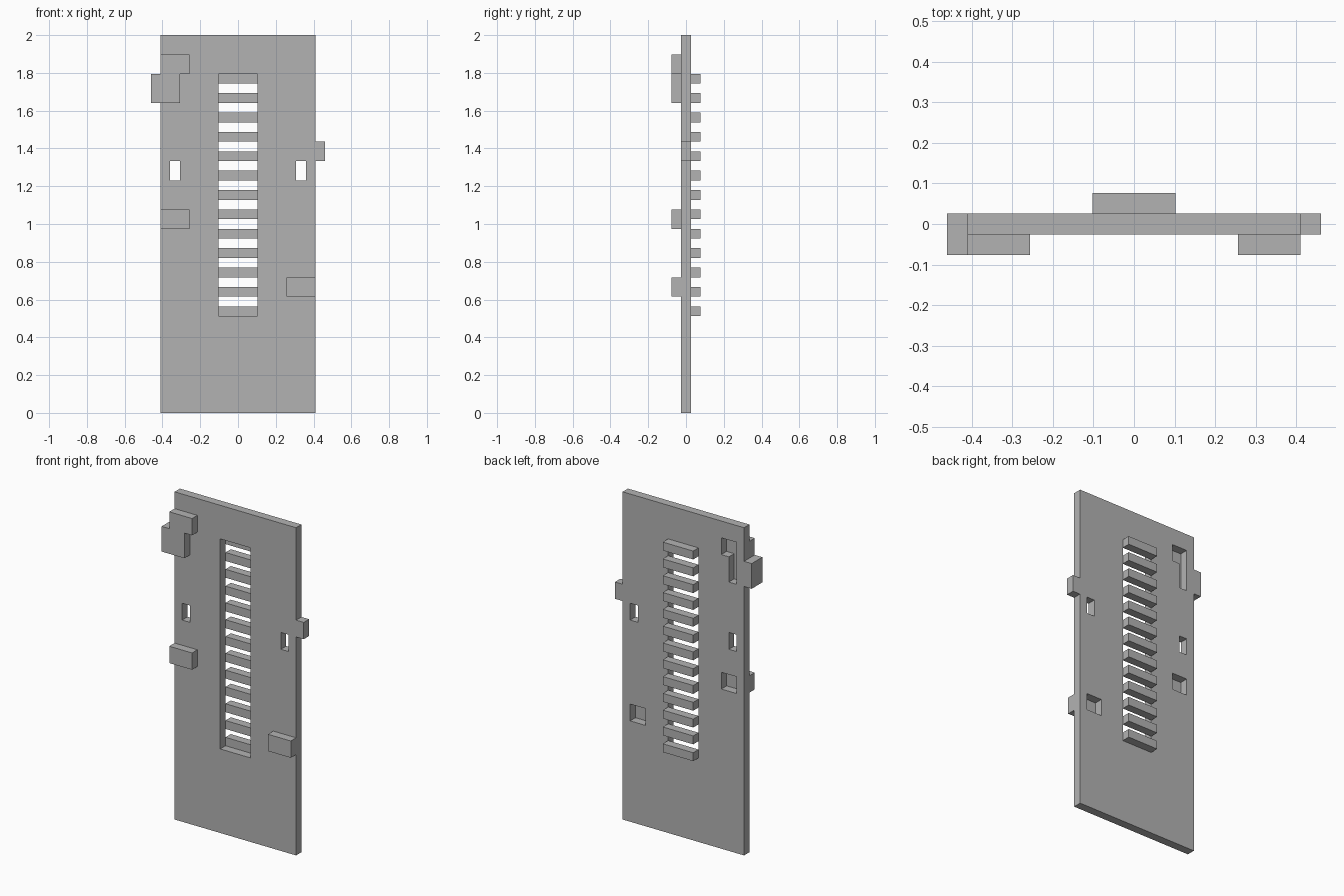
import bpy

U = 2 / 39  # grid unit: the panel is 39 units tall

cube = bpy.data.objects.get("Cube")
if cube:
    bpy.data.objects.remove(cube, do_unlink=True)

grey = bpy.data.materials.new("grey")
grey.use_nodes = True
grey.diffuse_color = (0.45, 0.45, 0.45, 1)
grey.node_tree.nodes["Principled BSDF"].inputs["Base Color"].default_value = (0.45, 0.45, 0.45, 1)


def box(name, x, y, z):
    """Box from (min, max) ranges given in grid units."""
    bpy.ops.mesh.primitive_cube_add(size=1)
    obj = bpy.context.object
    obj.name = name
    for v in obj.data.vertices:
        v.co = [U * (r[0] if c < 0 else r[1]) for c, r in zip(v.co, (x, y, z))]
    obj.data.materials.append(grey)
    return obj


def cut(target, x, z):
    """Cut a rectangular opening right through the panel."""
    cutter = box("cutter", x, (-1, 1), z)
    cutter.hide_render = True
    mod = target.modifiers.new("opening", "BOOLEAN")
    mod.operation = "DIFFERENCE"
    mod.solver = "EXACT"
    mod.object = cutter
    bpy.context.view_layer.objects.active = target
    bpy.ops.object.modifier_apply(modifier=mod.name)
    bpy.data.objects.remove(cutter, do_unlink=True)


SLAB = (-0.5, 0.5)
FRONT = (-1.5, -0.5)
BACK = (0.5, 1.5)

# Main panel with its openings
panel = box("panel", (-8, 8), SLAB, (0, 39))
cut(panel, (-2, 2), (10, 35))        # ladder slot
for x in ((-7, -6), (6, 7)):         # small through holes
    cut(panel, x, (24, 26))
cut(panel, (-7, -5), (35, 37))       # stepped pocket behind the upper blocks
cut(panel, (-7, -6), (32, 36))
cut(panel, (-7, -5), (19, 21))       # pocket behind the right block
cut(panel, (5, 7), (12, 14))         # pocket behind the left block

# Rungs behind the slot
for i in range(13):
    z = 10 + 2 * i
    box(f"rung_{i + 1}", (-2, 2), BACK, (z, z + 1))

# Raised blocks on the front
box("upper_block", (-8, -5), FRONT, (35, 37))
box("upper_side_block", (-9, -6), FRONT, (32, 35))
box("right_block", (-8, -5), FRONT, (19, 21))
box("left_block", (5, 8), FRONT, (12, 14))

# Tabs on the panel edges
box("right_tab", (-9, -8), SLAB, (32, 35))
box("left_tab", (8, 9), SLAB, (26, 28))
